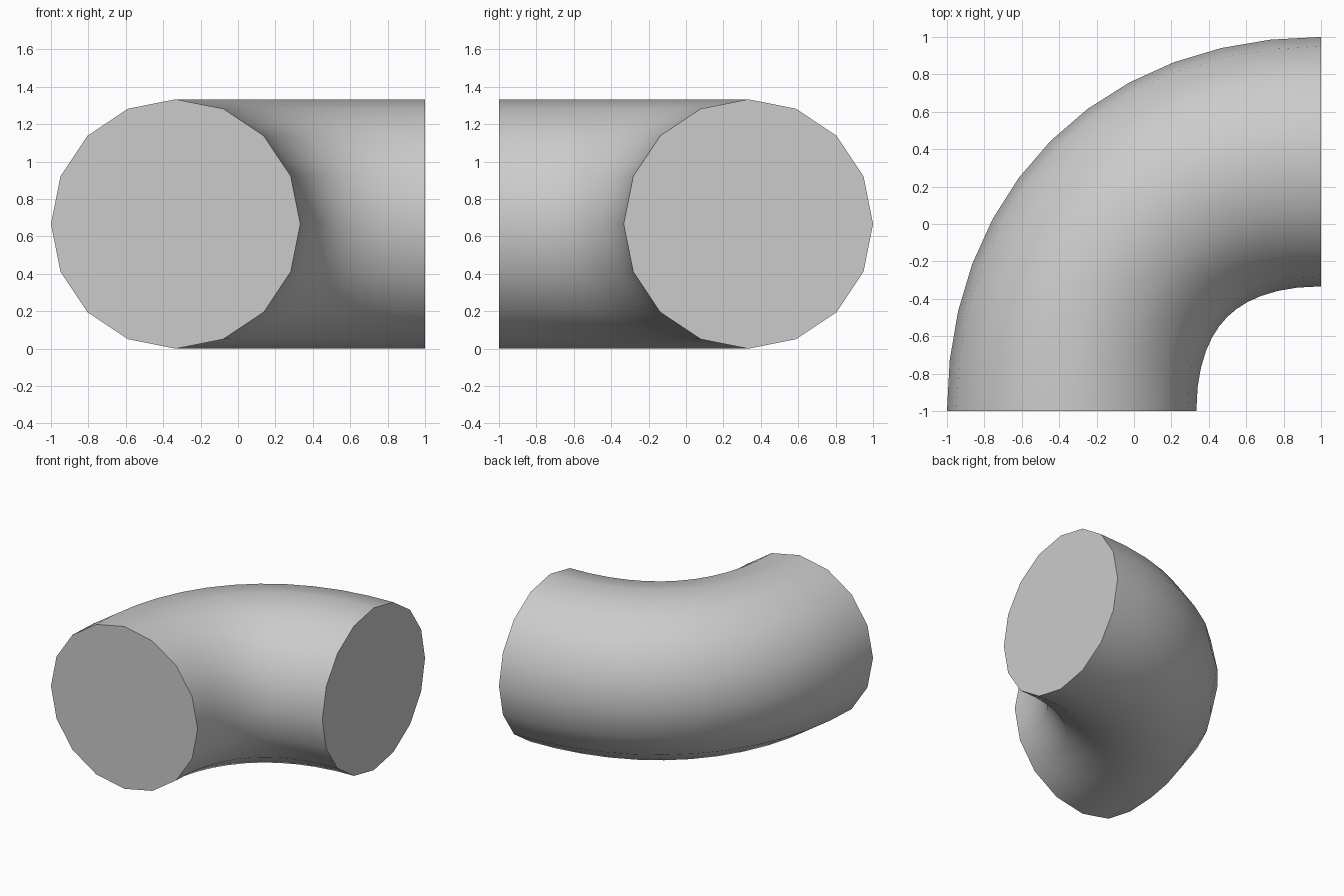
import bpy, bmesh
from math import cos, sin, pi
from mathutils import Vector

if "Cube" in bpy.data.objects:
    bpy.data.objects.remove(bpy.data.objects["Cube"])

SIDES, STEPS = 16, 12
BEND, TUBE = 4 / 3, 2 / 3      # bend size and pipe radius
HANDLE = 0.614 * BEND          # handles a little longer than a true circle's

# Bezier centre line of the quarter bend
P = [Vector(p) for p in ((1 - BEND, -1, TUBE), (1 - BEND, -1 + HANDLE, TUBE),
                         (1 - HANDLE, BEND - 1, TUBE), (1, BEND - 1, TUBE))]

bm = bmesh.new()

# Rings square to the centre line
rings = []
for i in range(STEPS + 1):
    t = i / STEPS
    s = 1 - t
    pos = s**3 * P[0] + 3 * s * s * t * P[1] + 3 * s * t * t * P[2] + t**3 * P[3]
    tan = s * s * (P[1] - P[0]) + 2 * s * t * (P[2] - P[1]) + t * t * (P[3] - P[2])
    out = Vector((-tan.y, tan.x, 0)).normalized()
    rings.append([bm.verts.new(pos + TUBE * (cos(a) * out + sin(a) * Vector((0, 0, 1))))
                  for a in (2 * pi * j / SIDES for j in range(SIDES))])

# Pipe wall
for r0, r1 in zip(rings, rings[1:]):
    for j in range(SIDES):
        k = (j + 1) % SIDES
        bm.faces.new((r0[j], r0[k], r1[k], r1[j]))

# Flat end caps
bm.faces.new(rings[0])
bm.faces.new(rings[-1])
bmesh.ops.recalc_face_normals(bm, faces=bm.faces)

mesh = bpy.data.meshes.new("pipe_elbow")
bm.to_mesh(mesh)
bm.free()
elbow = bpy.data.objects.new("pipe_elbow", mesh)
bpy.context.collection.objects.link(elbow)

# Smooth wall, crisp cap edges
bpy.context.view_layer.objects.active = elbow
elbow.select_set(True)
bpy.ops.object.shade_smooth_by_angle(angle=pi / 4)
